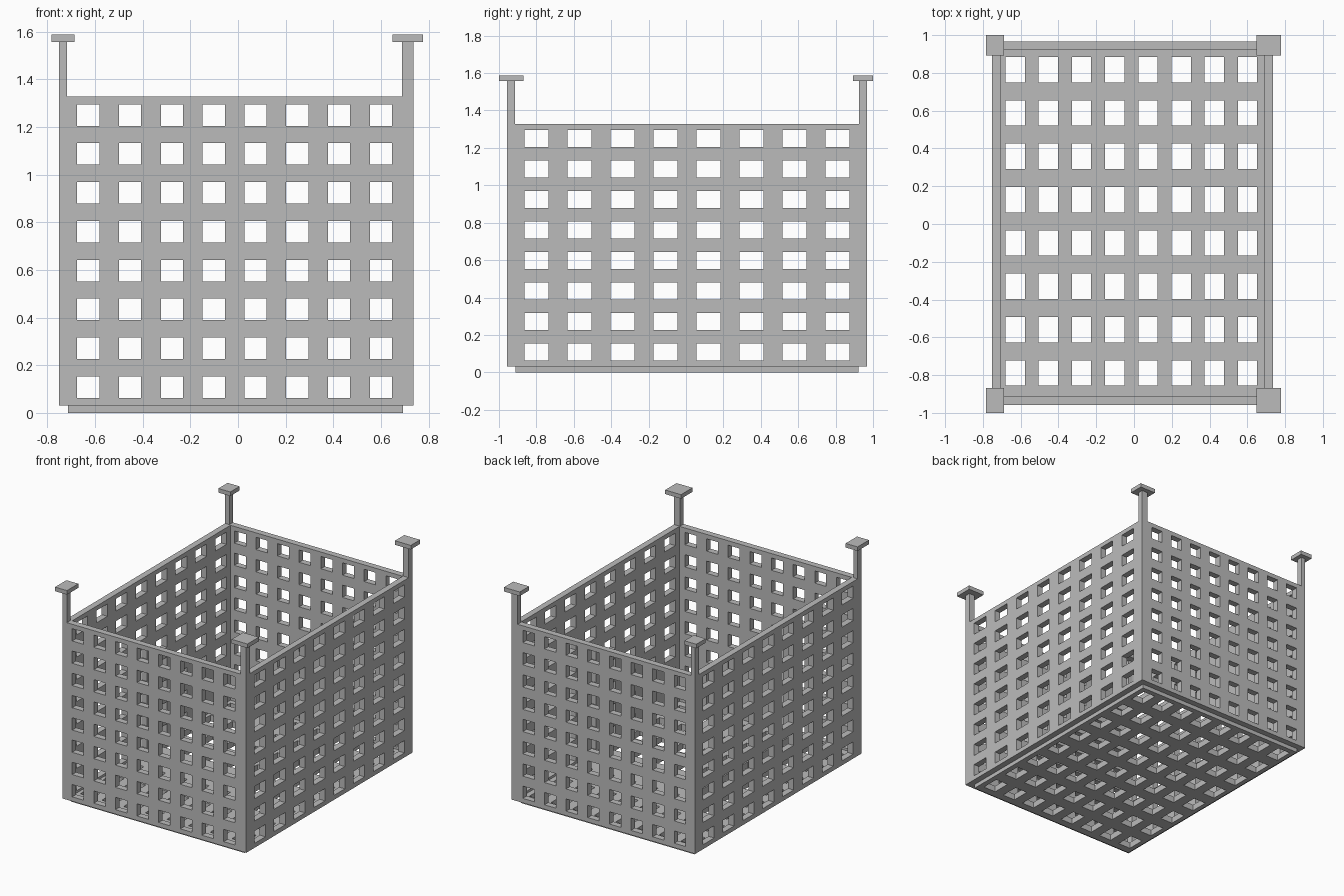
import bpy, bmesh
from mathutils import Vector

default = bpy.data.objects.get("Cube")
if default:
    bpy.data.objects.remove(default, do_unlink=True)

grey = bpy.data.materials.new("plain grey")
grey.use_nodes = True
grey.diffuse_color = (0.5, 0.5, 0.5, 1)
grey.node_tree.nodes["Principled BSDF"].inputs["Base Color"].default_value = (0.5, 0.5, 0.5, 1)


def finish(name, bm):
    bmesh.ops.recalc_face_normals(bm, faces=bm.faces)
    mesh = bpy.data.meshes.new(name)
    bm.to_mesh(mesh)
    bm.free()
    mesh.materials.append(grey)
    obj = bpy.data.objects.new(name, mesh)
    bpy.context.collection.objects.link(obj)
    return obj


def box(name, low, high):
    bm = bmesh.new()
    bmesh.ops.create_cube(bm, size=1)
    for v in bm.verts:
        v.co = [h if c > 0 else l for c, l, h in zip(v.co, low, high)]
    return finish(name, bm)


def cuts(low, high, start, pitch, width, count=8):
    """Outer limits plus both edges of every opening."""
    edges = [low]
    for i in range(count):
        edges += [start + i * pitch, start + i * pitch + width]
    return edges + [high]


def lattice(name, us, vs, place, depth):
    """Flat sheet with square openings, thickened along depth."""
    bm = bmesh.new()
    grid = [[bm.verts.new(place(u, v)) for v in vs] for u in us]
    for i in range(len(us) - 1):
        for j in range(len(vs) - 1):
            if not (i % 2 and j % 2):
                bm.faces.new((grid[i][j], grid[i + 1][j],
                              grid[i + 1][j + 1], grid[i][j + 1]))
    out = bmesh.ops.extrude_face_region(bm, geom=bm.faces[:], use_keep_orig=True)
    moved = [g for g in out["geom"] if isinstance(g, bmesh.types.BMVert)]
    bmesh.ops.translate(bm, verts=moved, vec=Vector(depth))
    return finish(name, bm)


# Outer limits of the basket and wall thickness
left, right, front, back = -0.752, 0.737, -0.957, 0.967
bottom, top, wall = 0.03, 1.328, 0.046

rows = cuts(bottom, top, 0.063, 0.1632, 0.09)
wide = cuts(left, right, -0.675, 0.1755, 0.093)
deep = cuts(front + wall, back - wall, -0.863, 0.23, 0.128)

# Four pierced walls
lattice("front_wall", wide, rows, lambda u, v: (u, front, v), (0, wall, 0))
lattice("back_wall", wide, rows, lambda u, v: (u, back, v), (0, -wall, 0))
lattice("left_wall", deep, rows, lambda u, v: (right, u, v), (-wall, 0, 0))
lattice("right_wall", deep, rows, lambda u, v: (left, u, v), (wall, 0, 0))

# Pierced floor, set in slightly below the walls
lattice("floor",
        cuts(-0.714, 0.692, -0.68, 0.1757, 0.102),
        cuts(-0.912, 0.923, -0.856, 0.2294, 0.134),
        lambda u, v: (u, v, 0), (0, 0, wall))

# Corner posts with square caps: (post low, post high, cap low, cap high)
sides = {"right": (left, -0.718, -0.784, -0.687), "left": (0.689, right, 0.648, 0.777)}
ends = {"front": (front, -0.914, -1.0, -0.868), "back": (0.925, back, 0.892, 1.0)}
for s, (x0, x1, cx0, cx1) in sides.items():
    for e, (y0, y1, cy0, cy1) in ends.items():
        box(f"{e}_{s}_post", (x0, y0, top), (x1, y1, 1.558))
        box(f"{e}_{s}_cap", (cx0, cy0, 1.558), (cx1, cy1, 1.588))
